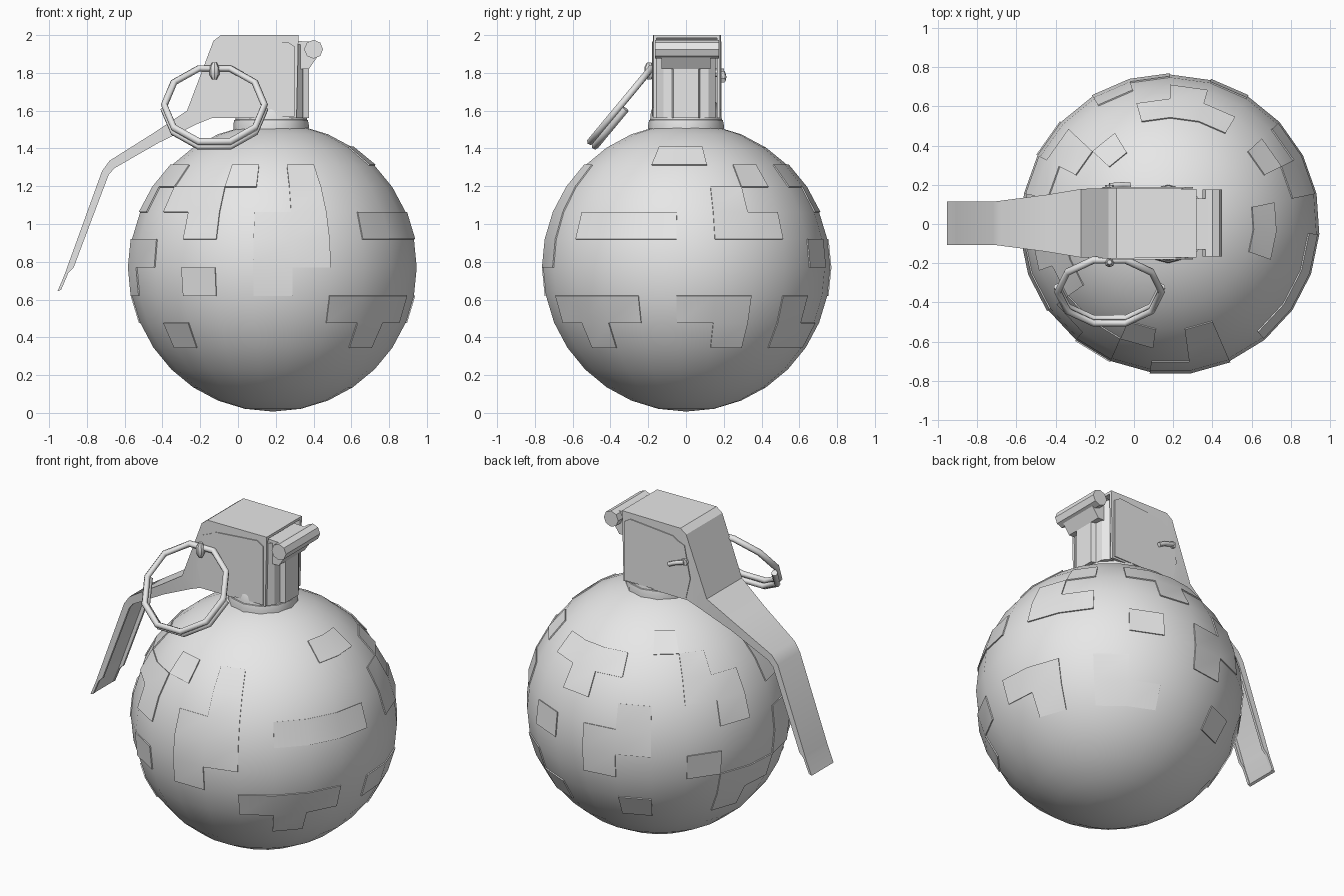
import bpy, bmesh, math
from math import sin, cos, radians, pi
from mathutils import Vector, Matrix

cube = bpy.data.objects.get("Cube")
if cube:
    bpy.data.objects.remove(cube, do_unlink=True)

# One plain grey material
grey = bpy.data.materials.new("plain grey")
grey.use_nodes = True
grey.diffuse_color = (0.8, 0.8, 0.8, 1)
grey.node_tree.nodes["Principled BSDF"].inputs["Base Color"].default_value = (0.8, 0.8, 0.8, 1)


def link(name, data):
    data.materials.append(grey)
    ob = bpy.data.objects.new(name, data)
    bpy.context.collection.objects.link(ob)
    return ob


def finish(name, bm, recalc=True, angle=32):
    if recalc:
        bmesh.ops.recalc_face_normals(bm, faces=bm.faces)
    me = bpy.data.meshes.new(name)
    bm.to_mesh(me)
    bm.free()
    me.shade_smooth()
    me.set_sharp_from_angle(angle=radians(angle))
    return link(name, me)


def loft(name, loops, angle=32):
    """Join equal closed loops of points into a capped solid."""
    bm = bmesh.new()
    rings = [[bm.verts.new(p) for p in loop] for loop in loops]
    for a, b in zip(rings, rings[1:]):
        for i in range(len(a)):
            j = (i + 1) % len(a)
            bm.faces.new((a[i], a[j], b[j], b[i]))
    bm.faces.new(rings[0])
    bm.faces.new(rings[-1])
    return finish(name, bm, angle=angle)


def side_prism(name, outline, y0, y1):
    return loft(name, [[(x, y, z) for x, z in outline] for y in (y0, y1)])


def turned(name, centre, axis, profile, sides):
    """Stack of circles (offset, radius) along an axis."""
    turn = Vector((0, 0, 1)).rotation_difference(Vector(axis)).to_matrix()
    loops = [[Vector(centre) + turn @ Vector((r * cos(2 * pi * i / sides), r * sin(2 * pi * i / sides), d))
              for i in range(sides)] for d, r in profile]
    return loft(name, loops)


def wire(name, points, radius, cyclic=False):
    cu = bpy.data.curves.new(name, "CURVE")
    cu.dimensions = "3D"
    cu.bevel_depth = radius
    cu.bevel_resolution = 1
    cu.use_fill_caps = True
    sp = cu.splines.new("POLY")
    sp.points.add(len(points) - 1)
    for p, co in zip(sp.points, points):
        p.co = (*co, 1)
    sp.use_cyclic_u = cyclic
    return link(name, cu)


# Round body
CENTRE = Vector((0.185, 0, 0.77))
RADIUS, SIDES, RINGS = 0.763, 23, 16
bm = bmesh.new()
bmesh.ops.create_uvsphere(bm, u_segments=SIDES, v_segments=RINGS, radius=RADIUS,
                          matrix=Matrix.Translation(CENTRE))
finish("round_body", bm)

# Raised surface patches: columns filled in each latitude row, counted from the front
ROWS = {
    4: (5, 6, 14),
    3: (1, 8, 10, 11, 12, 15, 18, 19, 22),
    2: (1, 7, 11, 15, 16, 18, 20, 21),
    1: (0, 1, 3, 4, 5, 7, 8, 13, 16, 21),
    0: (0, 1, 10, 12, 13, 18, 19),
    -1: (0, 12, 15, 18, 21),
    -2: (2, 3, 4, 6, 7, 9, 16, 17),
    -3: (3, 7, 9, 10, 13, 16, 20),
}
bm = bmesh.new()
corners = {}


def corner(col, row):
    key = (col % SIDES, row)
    if key not in corners:
        turn, lat = (col - 0.5) * 2 * pi / SIDES, row * pi / RINGS
        out = Vector((cos(lat) * sin(turn), -cos(lat) * cos(turn), sin(lat)))
        corners[key] = bm.verts.new(CENTRE + out * (RADIUS + 0.007))
    return corners[key]


for row, cols in ROWS.items():
    for c in cols:
        bm.faces.new((corner(c, row), corner(c + 1, row), corner(c + 1, row + 1), corner(c, row + 1)))
rim = [e for e in bm.edges if e.is_boundary]
made = bmesh.ops.extrude_edge_only(bm, edges=rim)["geom"]
for v in made:
    if isinstance(v, bmesh.types.BMVert):
        v.co = CENTRE + (v.co - CENTRE) * 0.985
finish("surface_patches", bm, recalc=False)

# Collar and flared neck
turned("neck_collar", (0.175, 0, 0), (0, 0, 1), [(1.48, 0.2), (1.525, 0.2), (1.55, 0.195), (1.56, 0.17)], 12)
turned("neck_flare", (0.175, 0, 0), (0, 0, 1), [(1.55, 0.19), (1.6, 0.185), (1.66, 0.15), (1.7, 0.1)], 12)

# Fuse block with a chamfered post at its end
plan = [(-0.1, 0.155), (0.31, 0.155), (0.34, 0.12), (0.345, 0.075), (0.375, 0.065)]
plan += [(x, -y) for x, y in reversed(plan)]
loft("fuse_block", [[(x, y, z) for x, y in plan] for z in (1.56, 1.95)])

# Hinge arm and barrel
side_prism("hinge_arm", [(0.28, 1.97), (0.4, 1.965), (0.43, 1.9), (0.375, 1.82), (0.28, 1.82)], -0.13, 0.13)
turned("hinge_barrel", (0.4, 0, 1.925), (0, 1, 0), [(-0.165, 0.05), (0.175, 0.05)], 8)

# Safety lever: a folded channel (outer edge, inner edge, half width) along its length
T = 0.016
STATIONS = [
    ((0.32, 2.0), (0.31, 1.56), 0.175),
    ((-0.09, 2.0), (-0.09, 1.56), 0.18),
    ((-0.13, 1.97), (-0.14, 1.56), 0.18),
    ((-0.27, 1.6), (-0.215, 1.53), 0.175),
    ((-0.45, 1.48), (-0.42, 1.43), 0.145),
    ((-0.68, 1.335), (-0.655, 1.295), 0.115),
    ((-0.72, 1.28), (-0.685, 1.26), 0.11),
    ((-0.91, 0.755), (-0.87, 0.77), 0.11),
    ((-0.917, 0.735), (-0.898, 0.742), 0.11),
    ((-0.955, 0.645), (-0.936, 0.652), 0.11),
]
loops = []
for outer, inner, w in STATIONS:
    o, i = Vector(outer), Vector(inner)
    u = o + (i - o).normalized() * T
    section = [(i, -w), (o, -w), (o, w), (i, w), (i, w - T), (u, w - T), (u, T - w), (i, T - w)]
    loops.append([(p.x, y + 0.004, p.y) for p, y in section])
loft("safety_lever", loops)

# Raised cheek plates on both sides of the lever
cheek = [(-0.12, 1.9), (-0.07, 1.92), (-0.04, 1.94), (0.26, 1.965), (0.3, 1.94), (0.3, 1.57), (-0.13, 1.57), (-0.16, 1.7)]
for name, y in (("right_cheek", -0.18), ("left_cheek", 0.182)):
    side_prism(name, cheek, y, y + 0.006)

# Safety pin through the lever, with its eye
turned("safety_pin", (-0.125, 0, 1.8), (0, 1, 0), [(-0.2, 0.022), (0.2, 0.022)], 8)
turned("pin_eye", (-0.125, -0.195, 1.81), (0, 0, 1),
       [(-0.045, 0.012), (-0.02, 0.026), (0.02, 0.026), (0.045, 0.012)], 8)
wire("pin_bent_end", [(-0.125, 0.195, 1.8), (-0.06, 0.2, 1.78), (-0.02, 0.197, 1.76)], 0.014)

# Split pull ring hanging at a slant, doubled along its lower part
along, normal = Vector((0, 0.64, 0.77)), Vector((0, -0.77, 0.64))
RING = Vector((-0.125, -0.345, 1.63))


def ring_point(i, r, lift):
    a = 2 * pi * (i + 0.5) / 10
    return RING + Vector((sin(a) * r, 0, 0)) + along * cos(a) * r + normal * lift


wire("pull_ring", [ring_point(i, 0.265, 0) for i in range(10)], 0.019, cyclic=True)
wire("pull_ring_overlap", [ring_point(i, 0.268, -0.034) for i in range(2, 8)], 0.019)
